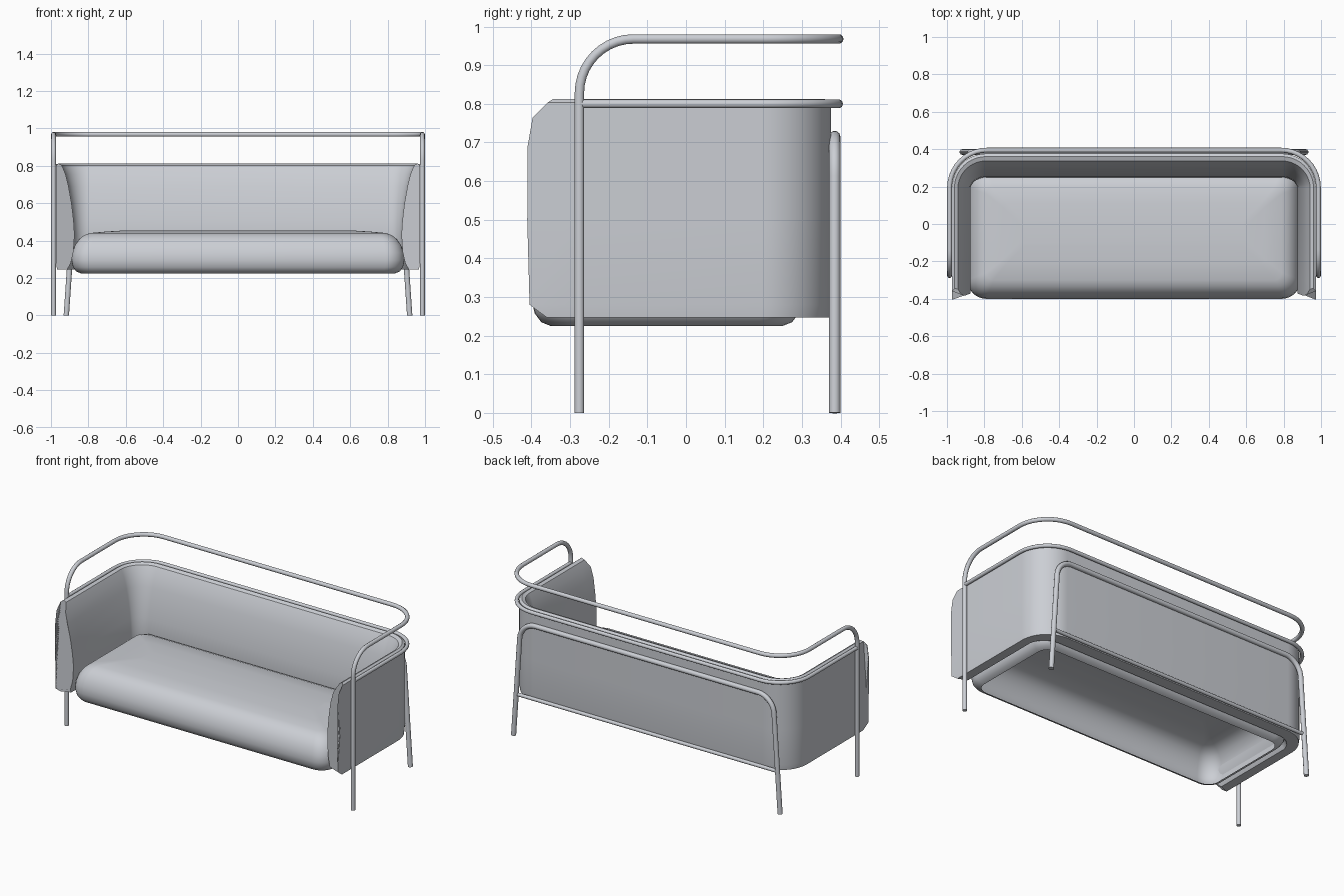
import bpy, bmesh, math
from mathutils import Vector

if "Cube" in bpy.data.objects:
    bpy.data.objects.remove(bpy.data.objects["Cube"])

mat = bpy.data.materials.new("soft grey")
mat.diffuse_color = (0.6, 0.62, 0.66, 1)
mat.use_nodes = True
mat.node_tree.nodes["Principled BSDF"].inputs["Base Color"].default_value = mat.diffuse_color


def mesh_object(name, verts, faces, angle=40):
    bm = bmesh.new()
    vs = [bm.verts.new(v) for v in verts]
    for f in faces:
        bm.faces.new([vs[i] for i in f])
    bmesh.ops.recalc_face_normals(bm, faces=bm.faces[:])
    me = bpy.data.meshes.new(name)
    bm.to_mesh(me)
    bm.free()
    ob = bpy.data.objects.new(name, me)
    bpy.context.collection.objects.link(ob)
    me.materials.append(mat)
    for p in me.polygons:
        p.use_smooth = True
    me.set_sharp_from_angle(angle=math.radians(angle))
    return ob


def fillet(points, steps=10):
    """Polyline with rounded corners; each point is (x, y, z, radius)."""
    pts = [Vector(p[:3]) for p in points]
    out = [pts[0]]
    for i in range(1, len(pts) - 1):
        p, r = pts[i], points[i][3]
        a = (pts[i - 1] - p).normalized()
        b = (pts[i + 1] - p).normalized()
        half = a.angle(b) / 2
        centre = p + (a + b).normalized() * (r / math.sin(half))
        t = r / math.tan(half)
        u, v = p + a * t - centre, p + b * t - centre
        total = math.pi - 2 * half
        for k in range(steps + 1):
            s = k / steps
            out.append(centre + (u * math.sin((1 - s) * total)
                                 + v * math.sin(s * total)) / math.sin(total))
    out.append(pts[-1])
    return out


def tube(name, points, radius):
    cu = bpy.data.curves.new(name, 'CURVE')
    cu.dimensions = '3D'
    cu.bevel_depth = radius
    cu.bevel_resolution = 3
    cu.use_fill_caps = True
    path = fillet(points)
    sp = cu.splines.new('POLY')
    sp.points.add(len(path) - 1)
    for q, p in zip(sp.points, path):
        q.co = (*p, 1)
    sp.use_smooth = True
    cu.materials.append(mat)
    ob = bpy.data.objects.new(name, cu)
    bpy.context.collection.objects.link(ob)


def interp(table, x):
    for (x0, y0), (x1, y1) in zip(table, table[1:]):
        if x <= x1:
            return y0 + (y1 - y0) * max(0, x - x0) / (x1 - x0)
    return table[-1][1]


# Upholstered shell: padded section (inward offset, height) swept round a U
section = [(0.004, 0.247), (0, 0.28), (0, 0.5), (0, 0.69), (0, 0.765), (0, 0.803),
           (0.012, 0.812), (0.03, 0.803), (0.05, 0.755), (0.066, 0.69),
           (0.082, 0.6), (0.093, 0.51), (0.098, 0.43), (0.092, 0.34),
           (0.078, 0.28), (0.06, 0.247)]
front_y = [(0.247, -0.362), (0.28, -0.405), (0.5, -0.411), (0.69, -0.41),
           (0.765, -0.397), (0.812, -0.35)]
SX, SY, R = 0.972, 0.376, 0.18
stations = [(SX, -0.41, -1, 0), (SX, -0.3, -1, 0)]
for k in range(13):
    a = math.pi / 2 * k / 12
    c, s = math.cos(a), math.sin(a)
    stations.append((SX - R + R * c, SY - R + R * s, -c, -s))
stations += [(-x, y, -nx, ny) for x, y, nx, ny in reversed(stations)]
verts, faces = [], []
n = len(section)
for i, (x, y, nx, ny) in enumerate(stations):
    end = i in (0, len(stations) - 1)
    for d, z in section:
        dd = d * (1 + 0.3 * abs(ny))
        yy = interp(front_y, z) + 0.4 * d if end else y + ny * dd
        verts.append((x + nx * dd, yy, z))
for i in range(len(stations) - 1):
    for j in range(n):
        k = (j + 1) % n
        faces.append((i * n + j, i * n + k, (i + 1) * n + k, (i + 1) * n + j))
faces.append(tuple(range(n)))
faces.append(tuple(range(len(verts) - n, len(verts))))
mesh_object("back_and_arm_shell", verts, faces)

# Seat cushion: stacked rounded rectangles, open underneath
rings = [(0.05, 0.225), (0.025, 0.235), (0.008, 0.258), (0, 0.295), (0.004, 0.335),
         (0.018, 0.375), (0.04, 0.407), (0.066, 0.428), (0.1, 0.441),
         (0.19, 0.449), (0.29, 0.455)]
verts, faces = [], []
seg = 8
m = 4 * (seg + 1)
for inset, z in rings:
    hx, hy = 0.89 - inset, 0.35 - inset
    r = max(0.1 - inset * 0.6, 0.02)
    for q, (sx, sy) in enumerate([(1, 1), (-1, 1), (-1, -1), (1, -1)]):
        for k in range(seg + 1):
            a = math.pi / 2 * (q + k / seg)
            verts.append((sx * (hx - r) + r * math.cos(a),
                          -0.05 + sy * (hy - r) + r * math.sin(a), z))
for i in range(len(rings) - 1):
    for j in range(m):
        k = (j + 1) % m
        faces.append((i * m + j, i * m + k, (i + 1) * m + k, (i + 1) * m + j))
faces.append(tuple(range(len(verts) - m, len(verts))))
mesh_object("seat_cushion", verts, faces, 50)

# Tubular rails: the upper one runs down into the front legs
LX, FY, BY = 0.986, -0.276, 0.395
tube("upper_rail_and_front_legs",
     [(LX, FY, 0, 0), (LX, FY, 0.968, 0.14), (LX, BY, 0.968, 0.2),
      (-LX, BY, 0.968, 0.2), (-LX, FY, 0.968, 0.14), (-LX, FY, 0, 0)], 0.0128)
tube("lower_rail",
     [(LX, FY, 0.8, 0), (LX, BY, 0.8, 0.2), (-LX, BY, 0.8, 0.2), (-LX, FY, 0.8, 0)], 0.0115)

# Rear leg frame: splayed inverted U with a cross bar
tube("rear_leg_frame",
     [(0.918, 0.385, 0, 0), (0.869, 0.385, 0.715, 0.11),
      (-0.869, 0.385, 0.715, 0.11), (-0.918, 0.385, 0, 0)], 0.015)
tube("rear_cross_bar", [(0.9, 0.383, 0.258, 0), (-0.9, 0.383, 0.258, 0)], 0.011)
